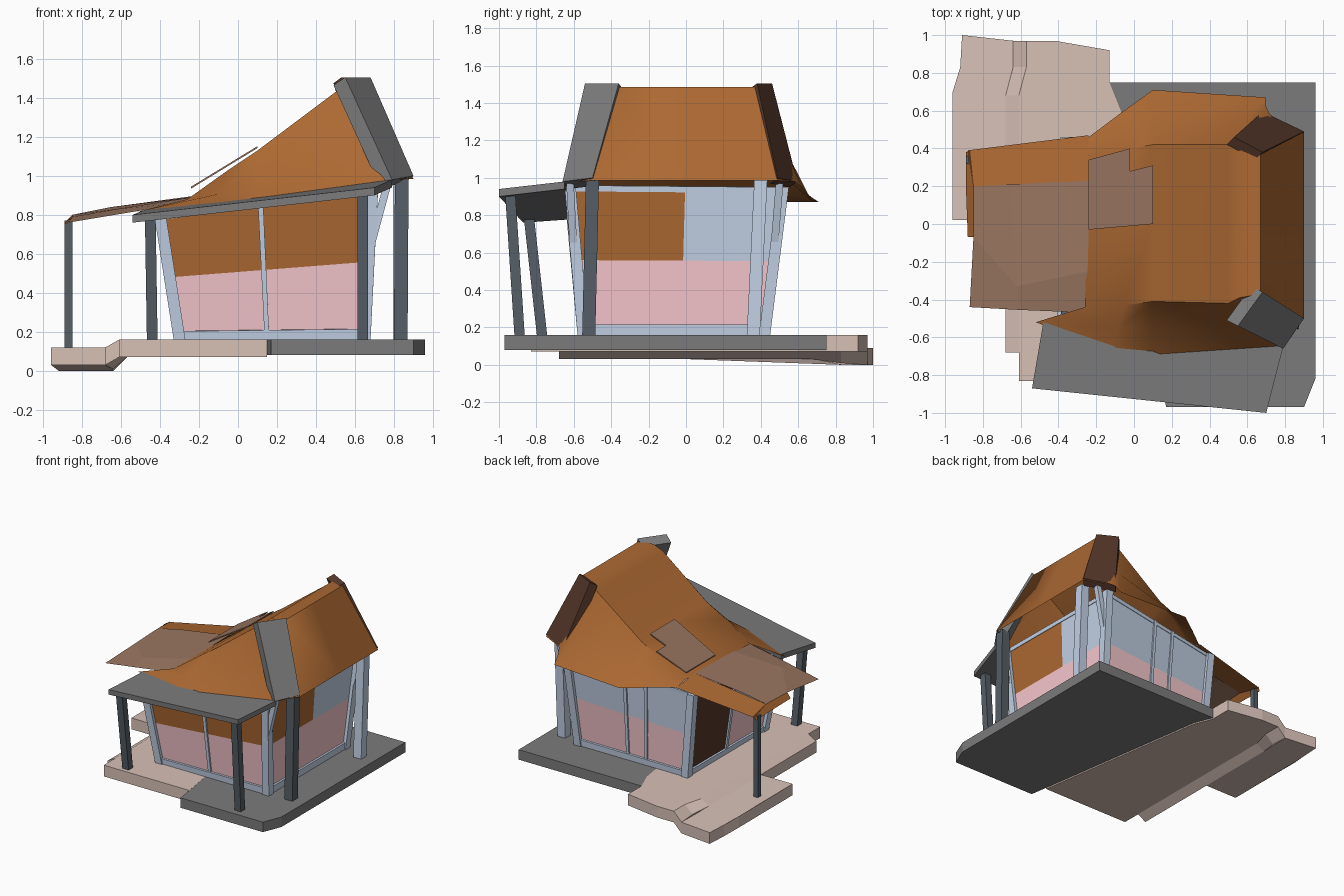
import bpy
import bmesh
from mathutils import Vector as V

if "Cube" in bpy.data.objects:
    bpy.data.objects.remove(bpy.data.objects["Cube"])


def mat(name, r, g, b):
    m = bpy.data.materials.new(name)
    m.diffuse_color = [c ** 2.2 for c in (r, g, b)] + [1]
    m.use_nodes = True
    m.node_tree.nodes["Principled BSDF"].inputs["Base Color"].default_value = m.diffuse_color
    return m


ORANGE = mat("orange_roof", .67, .41, .21)
TAN = mat("tan_board", .60, .46, .38)
BROWN = mat("dark_brown", .34, .23, .18)
PINK = mat("pink_glass", .97, .78, .80)
BLUE = mat("pale_blue", .76, .82, .90)
SLATE = mat("slate_post", .34, .37, .40)
STONE = mat("grey_stone", .48, .48, .48)
PALE = mat("pale_deck", .84, .75, .71)


def make(name, verts, faces, m, angle=None):
    me = bpy.data.meshes.new(name)
    me.from_pydata([tuple(v) for v in verts], [], faces)
    bm = bmesh.new()
    bm.from_mesh(me)
    bmesh.ops.recalc_face_normals(bm, faces=bm.faces)
    bm.to_mesh(me)
    bm.free()
    me.materials.append(m)
    ob = bpy.data.objects.new(name, me)
    bpy.context.collection.objects.link(ob)
    if angle:
        bpy.context.view_layer.objects.active = ob
        ob.select_set(True)
        bpy.ops.object.shade_smooth_by_angle(angle=angle)
        ob.select_set(False)
    return ob


def prism(name, poly, offset, m):
    """Closed solid swept from a polygon along an offset."""
    p = [V(q) for q in poly]
    n = len(p)
    o = V(offset)
    faces = [list(range(n)), list(range(2 * n - 1, n - 1, -1))]
    faces += [[i, (i + 1) % n, n + (i + 1) % n, n + i] for i in range(n)]
    return make(name, p + [q + o for q in p], faces, m)


def post(name, a, b, w, m):
    a, b = V(a), V(b)
    h = w / 2
    sq = [a + V((sx * h, sy * h, 0)) for sx, sy in ((-1, -1), (1, -1), (1, 1), (-1, 1))]
    return prism(name, sq, b - a, m)


def sheet(name, rows, m, angle=None):
    w = len(rows[0])
    faces = [[r * w + c, r * w + c + 1, (r + 1) * w + c + 1, (r + 1) * w + c]
             for r in range(len(rows) - 1) for c in range(w - 1)]
    return make(name, [p for r in rows for p in r], faces, m, angle)


# Stone base slab
base = [(.17, -.97), (.90, -.97), (.96, -.82), (.96, .75), (-.13, .75), (-.07, .6)]
prism("stone_base", [(x, y, .08) for x, y in base], (0, 0, .08), STONE)

# Pale deck in three levels: upper, sloped strip, lower step
upper = [(-.61, -.83), (.148, -.83), (-.07, .6), (-.13, .75), (-.13, .92),
         (-.42, .97), (-.57, .97), (-.57, .83), (-.61, .68)]
prism("upper_deck", [(x, y, .07) for x, y in upper], (0, 0, .09), PALE)
strip = [(-.68, -.61, -.68, .03), (-.68, -.61, .68, .03), (-.64, -.57, .83, .01), (-.64, -.57, .97, 0)]
for i in range(3):
    (a, b, y, z), (c, d, y2, z2) = strip[i:i + 2]
    prism("deck_slope", [(a, y, z), (b, y, .07), (d, y2, .07), (c, y2, z2)], (0, 0, .09), PALE)
lower = [(-.68, .02), (-.96, .02), (-.96, .7), (-.92, .83), (-.91, 1.0), (-.64, .97), (-.64, .83), (-.68, .68)]
prism("lower_step", [(x, y, .03 if y < .75 else 0) for x, y in lower], (0, 0, .09), PALE)

# Leaning walls: corners at the floor and under the roof
B = [V(p) for p in ((-.30, -.55, .16), (.65, -.55, .16), (.65, .42, .16), (-.30, .42, .16))]
T = [V(p) for p in ((-.40, -.61, .80), (.69, -.62, .96), (.69, .52, .95), (-.36, .43, .84))]


def panel(name, side, u0, u1, v0, v1, m, thick=.01, lean=0):
    b0, b1, t0, t1 = B[side], B[(side + 1) % 4], T[side], T[(side + 1) % 4]

    def at(u, v):
        return b0.lerp(b1, u).lerp(t0.lerp(t1, u), v)
    n = (b1 - b0).cross(t0 - b0).normalized()
    quad = [at(u0, v0), at(u1, v0), at(u1 + lean, v1), at(u0 + lean, v1)]
    prism(name, [q - n * thick / 2 for q in quad], n * thick, m)


sides = ("front", "right", "back", "left")
uppers = ((ORANGE, ORANGE), (ORANGE, BLUE), (BLUE, BLUE), (BROWN, BLUE))
splits = (.46, .54, .45, .48)
for s, side in enumerate(sides):
    u = splits[s]
    post(side + "_corner_post", B[s], T[s], .06, BLUE)
    panel(side + "_sill", s, 0, 1, 0, .07, BLUE, .04)
    panel(side + "_head_rail", s, 0, 1, .96, 1, BLUE, .02)
    if side != "right":
        panel(side + "_mullion", s, u, u + .025, 0, 1, BLUE, .035)
    for u0, u1, m in ((0, u, uppers[s][0]), (u, 1, uppers[s][1])):
        panel(side + "_lower_pane", s, u0, u1, .06, .5, BROWN if m == BROWN else PINK)
        panel(side + "_upper_pane", s, u0, u1, .5, .97, m)
panel("back_second_mullion", 2, .62, .645, 0, 1, BLUE, .035)

# Braces spreading to the eaves on the right side
post("front_eave_brace", (.67, -.60, .60), (.77, -.62, .97), .04, BLUE)
post("back_eave_brace", (.67, .47, .60), (.77, .50, .97), .04, BLUE)

# Free-standing posts
post("porch_post_right", (.64, -.89, .16), (.64, -.94, .92), .055, SLATE)
post("porch_post_left", (-.44, -.77, .16), (-.45, -.84, .79), .055, SLATE)
post("corner_post_front", (.835, -.52, .16), (.84, -.50, 1.0), .07, SLATE)
post("corner_post_back", (.83, .36, .16), (.83, .40, .99), .07, BLUE)
post("canopy_post", (-.87, .34, .12), (-.87, .34, .77), .04, SLATE)

# Front porch roof slab
prism("porch_roof", [(-.54, -.87, .76), (.70, -1.0, .90), (.79, -.65, .94), (-.48, -.52, .785)],
      (0, 0, .04), STONE)

# Main roof: front eave, front crest, back crest, back eave, from low end over the ridge
plan = [
    ((-.52, -.52, .815), (-.26, -.44, .88), (-.24, .36, .89), (-.24, .46, .87)),
    ((-.12, -.67, .85), (-.05, -.43, 1.03), (-.02, .40, 1.05), (-.08, .58, .87)),
    ((.10, -.70, .87), (.10, -.41, 1.13), (.10, .42, 1.13), (.10, .71, .87)),
    ((.74, -.65, .97), (.50, -.42, 1.43), (.50, .42, 1.43), (.70, .67, .88)),
    ((.77, -.64, .98), (.56, -.39, 1.48), (.56, .39, 1.48), (.70, .62, .95)),
    ((.79, -.63, .98), (.67, -.37, 1.485), (.67, .37, 1.485), (.72, .58, .98)),
    ((.80, -.62, .98), (.90, -.50, .985), (.90, .49, .985), (.75, .56, .98)),
]
rows = []
for i, r in enumerate(plan):
    ef, cf, cb, eb = [V(p) for p in r]
    sag = V((0, 0, -.03 if 1 <= i <= 3 else 0))
    rows.append([ef, ef.lerp(cf, .5) + sag, cf, cf.lerp(cb, .5), cb, cb.lerp(eb, .5) + sag, eb])
sheet("main_roof", rows, ORANGE, .7)

# Thick corner boards on the two ridge ends
prism("front_corner_board", [(.55, -.54, 1.505), (.68, -.36, 1.505), (.90, -.50, 1.0), (.79, -.66, .98)],
      (-.06, .03, -.04), STONE)
prism("back_corner_board", [(.53, .46, 1.505), (.68, .38, 1.505), (.90, .49, 1.0), (.68, .595, .98)],
      (-.04, -.04, -.03), BROWN)

# Raised patch on the roof
patch = [(-.24, -.03), (.10, 0), (.10, .31), (-.02, .28), (-.02, .40), (-.24, .34)]
prism("roof_patch", [(x, y, .935 + (x + .24) * .61) for x, y in patch], (0, 0, .01), TAN)

# Side canopy: tan field, orange strip, turned-down lip
sheet("canopy_field", [[(-.24, -.47, .865), (-.24, -.25, .89), (-.24, .23, .895)],
                       [(-.60, -.455, .805), (-.62, -.33, .83), (-.65, .21, .84)],
                       [(-.87, -.44, .76), (-.85, -.07, .79), (-.85, .20, .80)]], TAN)
sheet("canopy_strip", [[(-.24, .23, .895), (-.24, .47, .87)], [(-.85, .20, .80), (-.88, .39, .77)]], ORANGE)
sheet("canopy_lip", [[(-.85, -.07, .79), (-.85, .20, .80), (-.87, .39, .78)],
                     [(-.88, -.07, .75), (-.89, .20, .755), (-.89, .38, .75)]], ORANGE)
